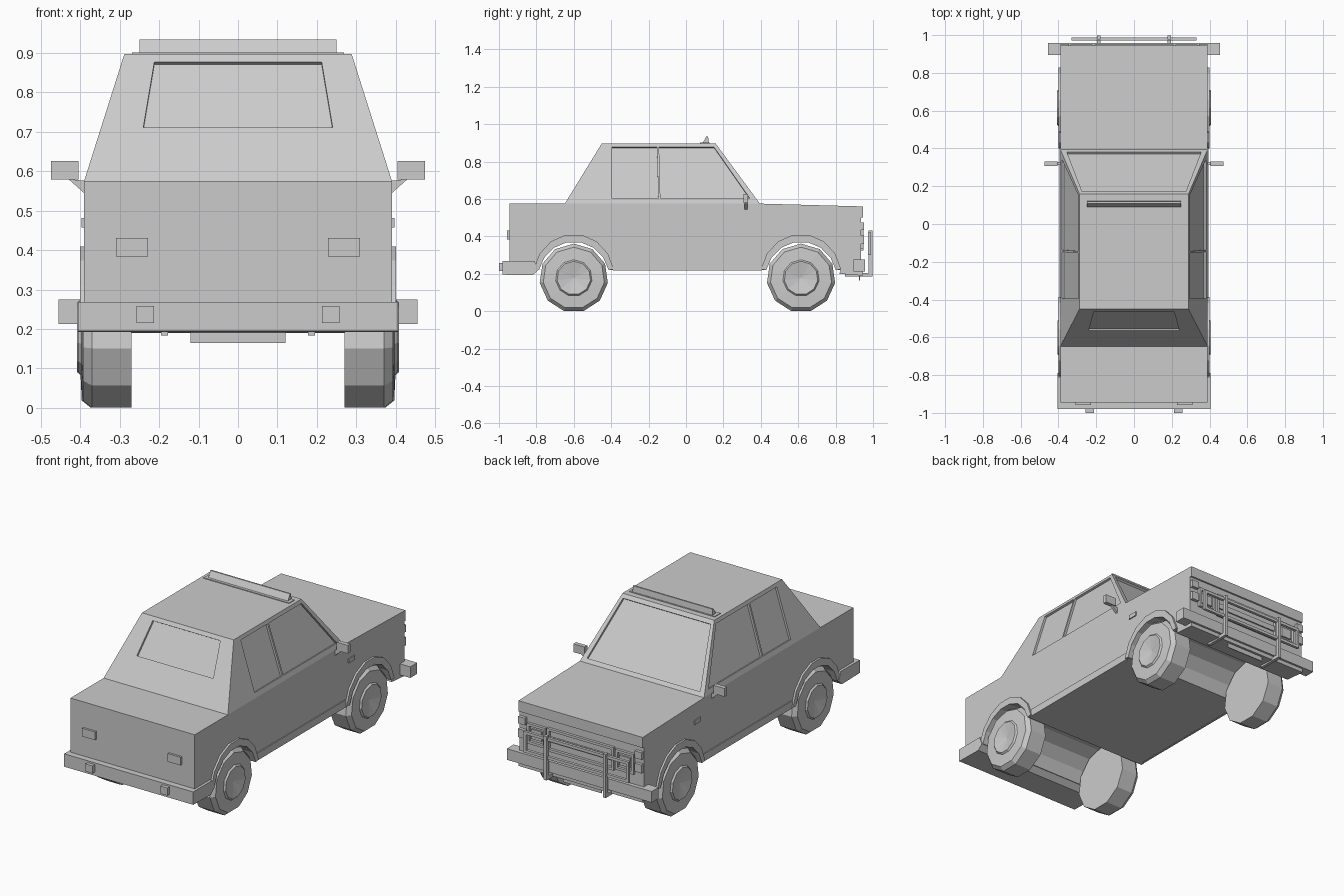
import bpy, bmesh
from math import cos, sin, pi, tau
from mathutils import Vector

if "Cube" in bpy.data.objects:
    bpy.data.objects.remove(bpy.data.objects["Cube"])

WHEEL_Y, WHEEL_Z = (-0.6, 0.615), 0.177


def make(name, verts, faces, mirror=False):
    me = bpy.data.meshes.new(name)
    me.from_pydata([tuple(v) for v in verts], [], faces)
    bm = bmesh.new()
    bm.from_mesh(me)
    bmesh.ops.recalc_face_normals(bm, faces=bm.faces)
    bm.to_mesh(me)
    bm.free()
    ob = bpy.data.objects.new(name, me)
    bpy.context.collection.objects.link(ob)
    if mirror:
        ob.modifiers.new("Mirror", 'MIRROR')
    return ob


def loft(name, a, b, mirror=False):
    """Solid between two matching loops."""
    n = len(a)
    faces = [(i, (i + 1) % n, n + (i + 1) % n, n + i) for i in range(n)]
    faces += [tuple(range(n)), tuple(range(n, 2 * n))]
    return make(name, list(a) + list(b), faces, mirror)


def prism(name, yz, x0, x1, mirror=False):
    return loft(name, [(x0, y, z) for y, z in yz], [(x1, y, z) for y, z in yz], mirror)


def box(name, x, y, z, mirror=False):
    return prism(name, [(y[0], z[0]), (y[1], z[0]), (y[1], z[1]), (y[0], z[1])], *x, mirror)


def frame(name, x, z, y, t, mirror=False):
    """Rectangular rim facing along y."""
    def ring(yy, d):
        return [(x[0] + d, yy, z[0] + d), (x[1] - d, yy, z[0] + d),
                (x[1] - d, yy, z[1] - d), (x[0] + d, yy, z[1] - d)]
    verts = ring(y[0], 0) + ring(y[1], 0) + ring(y[1], t) + ring(y[0], t)
    faces = [(k * 4 + i, k * 4 + (i + 1) % 4, (k + 1) % 4 * 4 + (i + 1) % 4, (k + 1) % 4 * 4 + i)
             for k in range(4) for i in range(4)]
    return make(name, verts, faces, mirror)


def arch(cy, ry, rz, n=7):
    """Arch points from front to back, ending at sill height."""
    a0 = 0.2
    return [(cy + ry * cos(a), max(0.22, WHEEL_Z + rz * sin(a)))
            for a in (a0 + (pi - 2 * a0) * i / n for i in range(n + 1))]


# Lower body: side profile with both wheel wells
profile = [(-0.945, 0.22), (-0.945, 0.575), (0.39, 0.575), (0.945, 0.56),
           (0.945, 0.5), (0.935, 0.5), (0.935, 0.22)]
for cy in reversed(WHEEL_Y):
    profile += arch(cy, 0.19, 0.195)
prism("body", profile, -0.39, 0.39)

# Cabin
low = [(-0.39, -0.648, 0.575), (0.39, -0.648, 0.575), (0.39, 0.395, 0.575), (-0.39, 0.395, 0.575)]
top = [(-0.288, -0.45, 0.897), (0.288, -0.45, 0.897), (0.288, 0.158, 0.897), (-0.288, 0.158, 0.897)]
cabin = loft("cabin", low, top)

# Recessed windows, cut into the sloping cabin walls


def side_x(z):
    return 0.39 - 0.102 * (z - 0.575) / 0.322


def rear_y(z):
    return -0.648 + 0.198 * (z - 0.575) / 0.322


def front_y(z):
    return 0.395 - 0.237 * (z - 0.575) / 0.322


windows = []
for s in (-1, 1):
    for yz in ([(-0.395, 0.602), (-0.148, 0.602), (-0.155, 0.877), (-0.395, 0.877)],
               [(-0.137, 0.602), (0.342, 0.602), (0.15, 0.877), (-0.144, 0.877)]):
        windows.append([(s * side_x(z), y, z) for y, z in yz])
windows.append([(x, rear_y(z), z) for x, z in
                ((-0.24, 0.71), (0.24, 0.71), (0.212, 0.877), (-0.212, 0.877))])
windows.append([(x, front_y(z), z) for x, z in
                ((-0.355, 0.595), (0.355, 0.595), (0.275, 0.877), (-0.275, 0.877))])
for pts in windows:
    p = [Vector(v) for v in pts]
    n = (p[1] - p[0]).cross(p[2] - p[0]).normalized() * 0.012
    cutter = loft("window_cutter", [v + n for v in p], [v - n for v in p])
    cutter.hide_render = True
    mod = cabin.modifiers.new("Window", 'BOOLEAN')
    mod.operation, mod.solver, mod.object = 'DIFFERENCE', 'EXACT', cutter
    bpy.context.view_layer.objects.active = cabin
    bpy.ops.object.modifier_apply(modifier=mod.name)
    bpy.data.objects.remove(cutter)

# Wheels: 11-sided, chamfered tyre with dished hub
N = 11
rings = [(0.27, 0.184), (0.37, 0.184), (0.393, 0.165), (0.396, 0.098), (0.405, 0.09)]
for label, cy, off in (("rear", WHEEL_Y[0], 0), ("front", WHEEL_Y[1], 0.003)):
    verts = [(x + off, cy + r * sin(tau * i / N), WHEEL_Z + r * cos(tau * i / N))
             for x, r in rings for i in range(N)]
    faces = [(k * N + i, k * N + (i + 1) % N, (k + 1) * N + (i + 1) % N, (k + 1) * N + i)
             for k in range(len(rings) - 1) for i in range(N)]
    last = (len(rings) - 1) * N
    verts.append((0.388 + off, cy, WHEEL_Z))
    faces += [(last + i, last + (i + 1) % N, len(verts) - 1) for i in range(N)]
    faces.append(tuple(range(N)))
    make(label + "_wheel", verts, faces, True)
    # Fender flare
    prism(label + "_fender_flare", arch(cy, 0.219, 0.236) + arch(cy, 0.19, 0.195)[::-1],
          0.385, 0.401, True)

# Side trim
box("sill", (0.385, 0.395), (-0.39, 0.405), (0.218, 0.26), True)
box("side_marker", (0.385, 0.396), (0.43, 0.485), (0.457, 0.481), True)

# Mirrors
loft("mirror_stalk", [(0.385, 0.313, 0.575), (0.385, 0.313, 0.54), (0.43, 0.313, 0.58)],
     [(0.385, 0.328, 0.575), (0.385, 0.328, 0.54), (0.43, 0.328, 0.58)], True)
box("mirror", (0.404, 0.474), (0.308, 0.332), (0.579, 0.626), True)

# Roof light bar
box("light_bar_base", (-0.268, 0.268), (0.075, 0.125), (0.89, 0.901))
prism("light_bar", [(0.09, 0.9), (0.122, 0.9), (0.118, 0.934), (0.109, 0.934)], -0.25, 0.25)

# Rear end
prism("rear_bumper", [(-0.98, 0.195), (-0.98, 0.268), (-0.81, 0.268), (-0.79, 0.22), (-0.82, 0.192)],
      -0.405, 0.405)
box("bumper_guard", (0.213, 0.257), (-1.0, -0.975), (0.215, 0.258), True)
box("tail_light", (0.228, 0.309), (-0.957, -0.94), (0.384, 0.43), True)

# Front end
box("front_bumper", (-0.455, 0.455), (0.895, 0.957), (0.212, 0.275))
prism("front_valance", [(0.82, 0.2), (0.945, 0.19), (0.945, 0.24), (0.835, 0.24)], -0.39, 0.39)
box("front_plate", (-0.12, 0.12), (0.925, 0.93), (0.165, 0.23))
frame("grille_frame", (-0.21, 0.21), (0.325, 0.455), (0.93, 0.95), 0.014)
box("grille_bar", (-0.2, 0.2), (0.93, 0.943), (0.375, 0.405))
frame("headlight_frame", (0.22, 0.335), (0.335, 0.45), (0.93, 0.95), 0.014, True)
box("headlight", (0.245, 0.31), (0.93, 0.945), (0.365, 0.42), True)
box("upper_corner_light", (0.345, 0.388), (0.93, 0.953), (0.435, 0.475), True)
box("lower_corner_light", (0.345, 0.388), (0.93, 0.953), (0.358, 0.405), True)

# Push bar
frame("push_bar_loop", (-0.33, 0.33), (0.3, 0.42), (0.972, 0.988), 0.016)
prism("push_bar_upright", [(0.85, 0.184), (0.998, 0.184), (0.998, 0.432), (0.976, 0.432),
                           (0.976, 0.204), (0.85, 0.204)], 0.177, 0.195, True)
